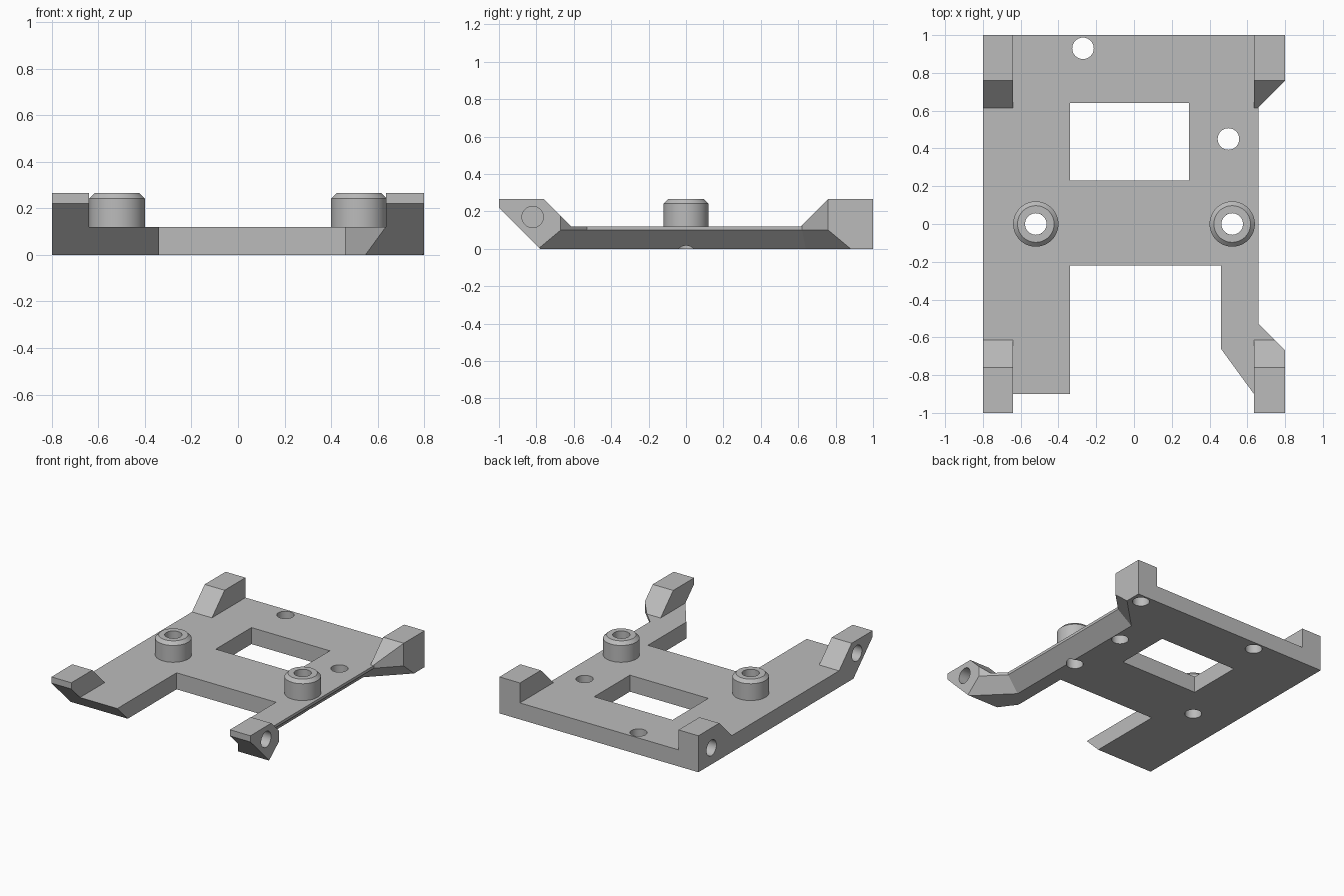
import bpy, bmesh, math

if "Cube" in bpy.data.objects:
    bpy.data.objects.remove(bpy.data.objects["Cube"], do_unlink=True)

TOP, DECK, HOLE = 0.265, 0.12, 0.057

grey = bpy.data.materials.new("light grey")
grey.use_nodes = True
grey.diffuse_color = (0.5, 0.5, 0.5, 1)
grey.node_tree.nodes["Principled BSDF"].inputs["Base Color"].default_value = (0.5, 0.5, 0.5, 1)


def loft(name, rings):
    """Closed solid through a list of rings with equal point counts."""
    bm = bmesh.new()
    loops = [[bm.verts.new(p) for p in ring] for ring in rings]
    n = len(loops[0])
    for a, b in zip(loops, loops[1:]):
        for i in range(n):
            j = (i + 1) % n
            bm.faces.new((a[i], a[j], b[j], b[i]))
    bm.faces.new(loops[0])
    bm.faces.new(loops[-1])
    bmesh.ops.recalc_face_normals(bm, faces=bm.faces)
    mesh = bpy.data.meshes.new(name)
    bm.to_mesh(mesh)
    bm.free()
    mesh.materials.append(grey)
    obj = bpy.data.objects.new(name, mesh)
    bpy.context.collection.objects.link(obj)
    return obj


def prism_z(name, outline, lo, hi):
    return loft(name, [[(x, y, z) for x, y in outline] for z in (lo, hi)])


def prism_x(name, outline, lo, hi):
    return loft(name, [[(x, y, z) for y, z in outline] for x in (lo, hi)])


def circle(u, v, r=HOLE, n=40):
    return [(u + r * math.cos(2 * math.pi * i / n), v + r * math.sin(2 * math.pi * i / n))
            for i in range(n)]


def box(x0, x1, y0, y1):
    return [(x0, y0), (x1, y0), (x1, y1), (x0, y1)]


# Base block: plan outline at full foot height
base = prism_z("mounting_plate", [
    (-0.8, 1), (0.8, 1), (0.8, -1), (0.635, -1), (0.635, -0.9), (0.46, -0.66),
    (0.46, -0.22), (-0.34, -0.22), (-0.34, -1), (-0.8, -1)], 0, TOP)

cutters = []
# Deck between the feet, and the sloped gap between front and back feet
cutters.append(prism_z("deck_cut", box(-0.64, 0.635, -1.2, 1.2), DECK, 0.5))
cutters.append(prism_x("foot_gap_cut", [(-0.615, DECK), (0.615, DECK), (0.995, 0.5), (-0.995, 0.5)],
                       -1.1, 1.1))
# Sloped underside of the front
cutters.append(prism_x("front_slope_cut", [(-0.68, -0.1), (-1.3, -0.1), (-1.3, 0.52)], -1.1, 1.1))


# Undercut recess along the left side
def recess(x, front, back, z):
    run = 1.2 - x
    return [(x, front, z), (1.2, front - run, z), (1.2, back + run, z), (x, back, z)]


cutters.append(loft("side_recess_cut", [recess(0.54, -0.554, 0.644, -0.02),
                                        recess(0.66, -0.53, 0.62, 0.1),
                                        recess(0.66, -0.53, 0.62, 0.5)]))
# Window and vertical holes
cutters.append(prism_z("window_cut", box(-0.34, 0.29, 0.23, 0.64), -0.1, 0.5))
for x, y, top in ((-0.27, 0.93, 0.5), (0.5, 0.45, 0.5), (-0.52, 0, 0.5), (0.52, 0, 0.5),
                  (0.72, 0.93, 0.15)):
    cutters.append(prism_z("hole_cut", circle(x, y), -0.1, top))
# Sideways screw holes in the feet
for y, z, x0, x1 in ((-0.82, 0.17, 0.68, 0.9), (-0.82, 0.17, -0.9, -0.68),
                     (0.85, 0.12, -0.9, -0.68)):
    cutters.append(prism_x("side_hole_cut", circle(y, z), x0, x1))

for c in cutters:
    c.hide_render = True
    mod = base.modifiers.new(c.name, "BOOLEAN")
    mod.operation, mod.solver, mod.object = "DIFFERENCE", "EXACT", c
dg = bpy.context.evaluated_depsgraph_get()
result = bpy.data.meshes.new_from_object(base.evaluated_get(dg))
base.modifiers.clear()
base.data = result
for c in cutters:
    bpy.data.objects.remove(c, do_unlink=True)


# Hollow posts with a chamfered rim
def post(name, x):
    profile = [(HOLE, DECK), (0.12, DECK), (0.12, 0.242), (0.097, TOP), (HOLE, TOP)]
    bm = bmesh.new()
    vs = [bm.verts.new((r, 0, z)) for r, z in profile]
    es = [bm.edges.new((vs[i], vs[(i + 1) % len(vs)])) for i in range(len(vs))]
    bmesh.ops.spin(bm, geom=vs + es, cent=(0, 0, 0), axis=(0, 0, 1),
                   angle=2 * math.pi, steps=48)
    bmesh.ops.remove_doubles(bm, verts=bm.verts, dist=0.0005)
    bmesh.ops.recalc_face_normals(bm, faces=bm.faces)
    mesh = bpy.data.meshes.new(name)
    bm.to_mesh(mesh)
    bm.free()
    mesh.materials.append(grey)
    obj = bpy.data.objects.new(name, mesh)
    obj.location.x = x
    bpy.context.collection.objects.link(obj)
    return obj


parts = [base, post("left_post", 0.52), post("right_post", -0.52)]

# Smooth round walls, keep hard edges
bpy.ops.object.select_all(action="DESELECT")
for p in parts:
    p.select_set(True)
bpy.context.view_layer.objects.active = base
bpy.ops.object.shade_smooth_by_angle(angle=math.radians(25))
